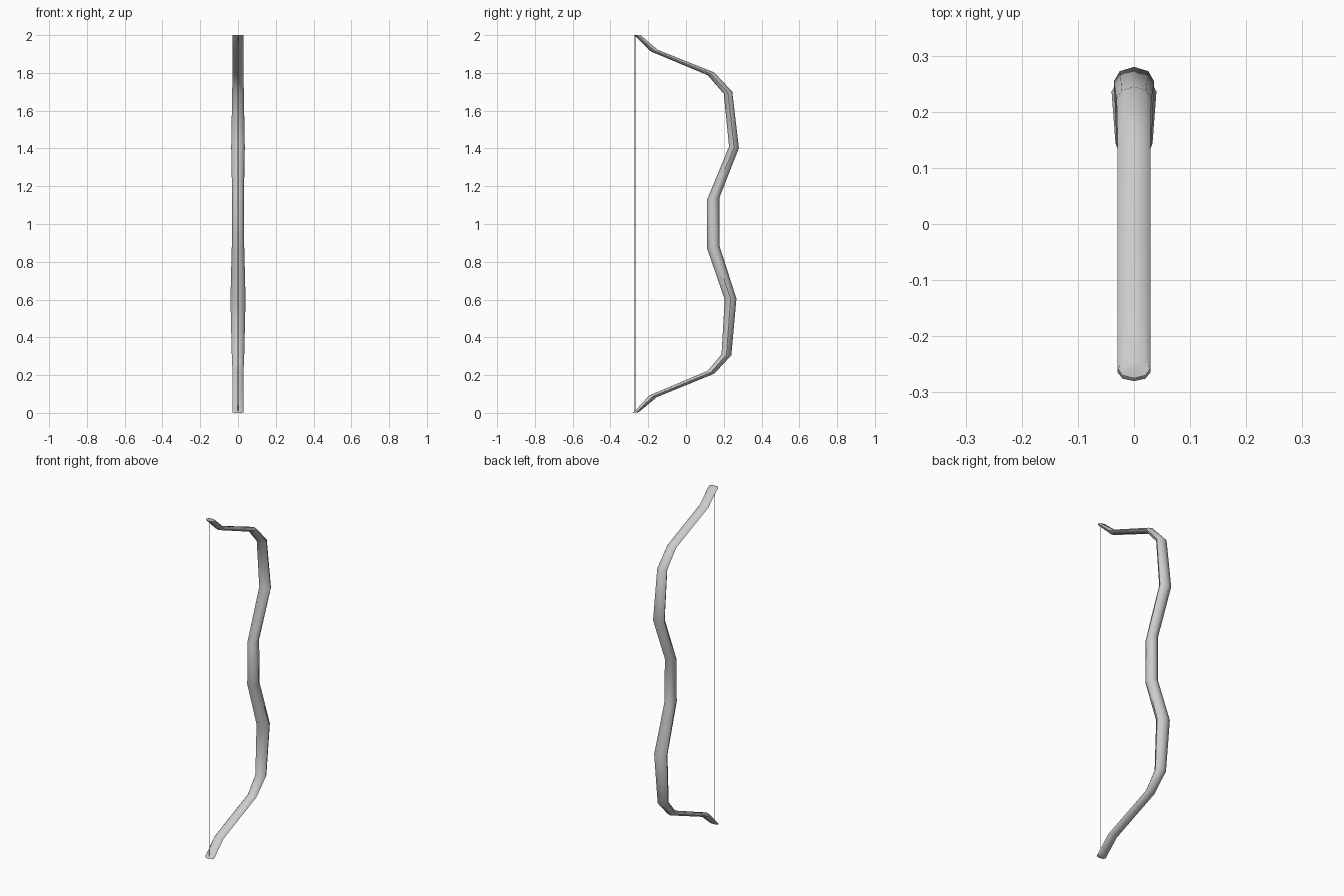
import bpy, bmesh, math
from mathutils import Vector

if "Cube" in bpy.data.objects:
    bpy.data.objects.remove(bpy.data.objects["Cube"])

# Bow limb stations: back (y, z), front (y, z), half width in x
STATIONS = [
    (-0.280, 0.000, -0.250, 0.004, 0.029),
    (-0.195, 0.092, -0.155, 0.083, 0.029),
    (0.115, 0.223, 0.150, 0.208, 0.029),
    (0.188, 0.310, 0.240, 0.305, 0.033),
    (0.205, 0.600, 0.267, 0.605, 0.040),
    (0.110, 0.875, 0.177, 0.885, 0.033),
    (0.110, 1.125, 0.177, 1.140, 0.031),
    (0.228, 1.410, 0.280, 1.402, 0.036),
    (0.200, 1.690, 0.245, 1.700, 0.031),
    (0.115, 1.788, 0.150, 1.802, 0.029),
    (-0.185, 1.913, -0.150, 1.922, 0.029),
    (-0.275, 2.000, -0.240, 2.000, 0.029),
]


def loft(name, stations, sides):
    """Capped tube with an elliptical section at every station."""
    bm = bmesh.new()
    rings = []
    for by, bz, fy, fz, w in stations:
        back, front = Vector((0, by, bz)), Vector((0, fy, fz))
        mid, half = (back + front) / 2, (front - back) / 2
        ring = []
        for i in range(sides):
            a = 2 * math.pi * i / sides
            ring.append(bm.verts.new(mid + half * math.cos(a)
                                     + Vector((w * math.sin(a), 0, 0))))
        rings.append(ring)
    for r0, r1 in zip(rings, rings[1:]):
        for i in range(sides):
            j = (i + 1) % sides
            bm.faces.new((r0[i], r0[j], r1[j], r1[i]))
    bm.faces.new(rings[0])
    bm.faces.new(rings[-1])
    bmesh.ops.recalc_face_normals(bm, faces=bm.faces)
    mesh = bpy.data.meshes.new(name)
    bm.to_mesh(mesh)
    bm.free()
    obj = bpy.data.objects.new(name, mesh)
    bpy.context.collection.objects.link(obj)
    bpy.ops.object.select_all(action='DESELECT')
    obj.select_set(True)
    bpy.context.view_layer.objects.active = obj
    bpy.ops.object.shade_smooth_by_angle(angle=math.radians(50))
    return obj


# Recurved bow body
loft("bow_limbs", STATIONS, 8)

# Thin straight string between the tips
R = 0.0018
loft("bow_string", [(-0.27 - R, z, -0.27 + R, z, R) for z in (0.006, 1.997)], 6)
